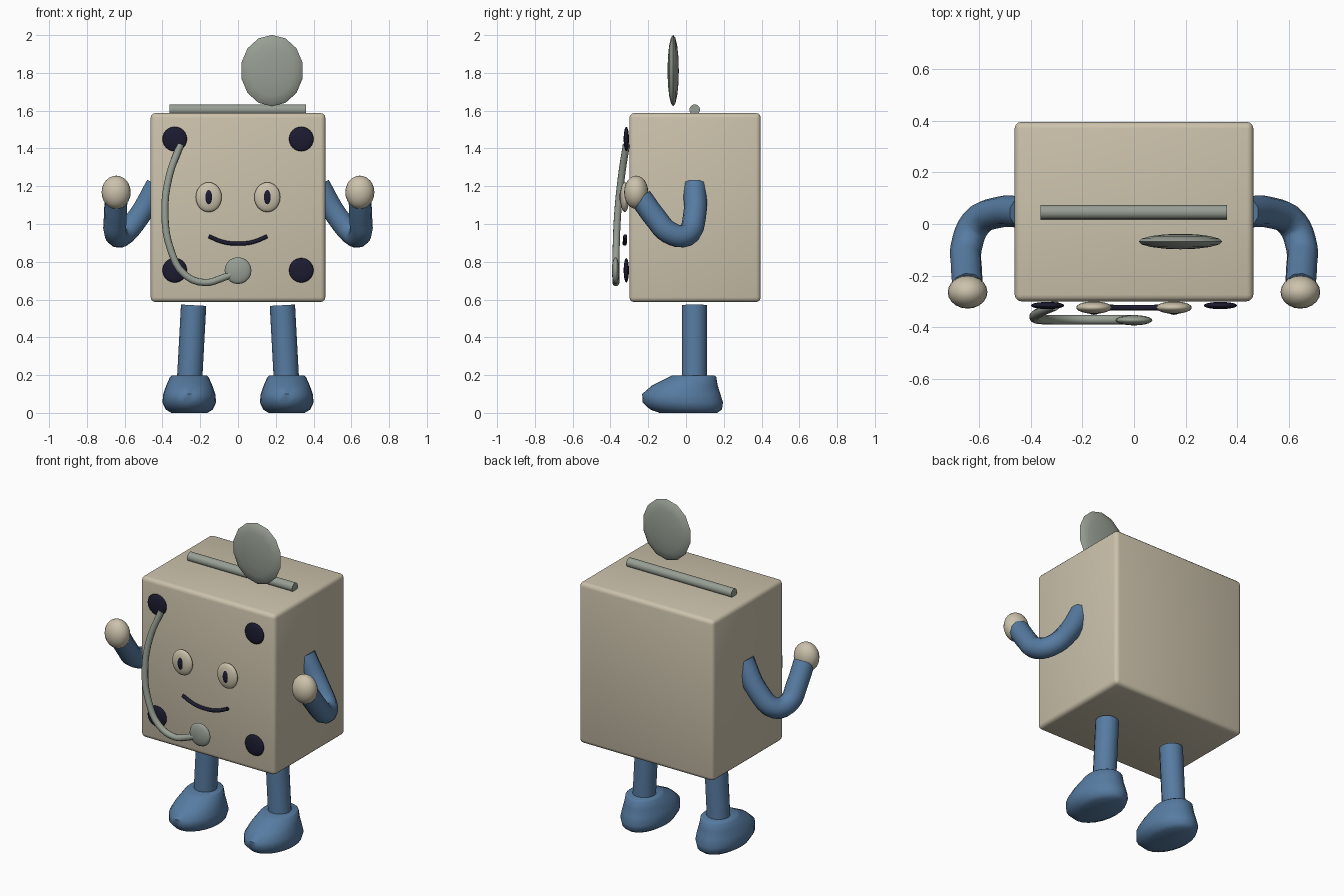
import bpy, bmesh, math
from mathutils import Matrix, Vector

if "Cube" in bpy.data.objects:
    bpy.data.objects.remove(bpy.data.objects["Cube"])


def material(name, rgb):
    m = bpy.data.materials.new(name)
    m.diffuse_color = (*rgb, 1)
    m.use_nodes = True
    m.node_tree.nodes["Principled BSDF"].inputs["Base Color"].default_value = m.diffuse_color
    return m


BEIGE = material("warm beige", (0.60, 0.54, 0.41))
BLUE = material("denim blue", (0.095, 0.20, 0.36))
GREY = material("metal grey", (0.31, 0.345, 0.295))
DARK = material("dark navy", (0.012, 0.011, 0.03))


def finish(ob, name, mat, angle=40):
    ob.name = name
    ob.data.materials.clear()
    ob.data.materials.append(mat)
    bpy.ops.object.select_all(action='DESELECT')
    ob.select_set(True)
    bpy.context.view_layer.objects.active = ob
    bpy.ops.object.shade_smooth_by_angle(angle=math.radians(angle))
    return ob


def from_bmesh(bm, name, mat, angle=40):
    bmesh.ops.recalc_face_normals(bm, faces=bm.faces)
    me = bpy.data.meshes.new(name)
    bm.to_mesh(me)
    bm.free()
    ob = bpy.data.objects.new(name, me)
    bpy.context.collection.objects.link(ob)
    return finish(ob, name, mat, angle)


def ellipsoid(name, mat, centre, radii, segs=24, rings=12, face_front=True):
    """Squashed ball; its poles point front and back when face_front is set."""
    bm = bmesh.new()
    bmesh.ops.create_uvsphere(bm, u_segments=segs, v_segments=rings, radius=1)
    turn = Matrix.Rotation(math.pi / 2, 4, 'X') if face_front else Matrix()
    bm.transform(Matrix.Translation(centre) @ Matrix.Diagonal((*radii, 1)) @ turn)
    return from_bmesh(bm, name, mat, 80)


def rod(name, mat, a, b, radius, segs=16):
    """Straight capped cylinder between two points."""
    a, b = Vector(a), Vector(b)
    bm = bmesh.new()
    bmesh.ops.create_cone(bm, cap_ends=True, segments=segs, radius1=radius,
                          radius2=radius, depth=(b - a).length)
    bm.transform(Matrix.Translation((a + b) / 2)
                 @ (b - a).to_track_quat('Z', 'Y').to_matrix().to_4x4())
    return from_bmesh(bm, name, mat)


def tube(name, mat, points, radius, resolution=4):
    """Bent capped tube through the points."""
    cu = bpy.data.curves.new(name, 'CURVE')
    cu.dimensions = '3D'
    cu.bevel_depth, cu.bevel_resolution = radius, 3
    cu.resolution_u, cu.use_fill_caps = resolution, True
    sp = cu.splines.new('BEZIER')
    sp.bezier_points.add(len(points) - 1)
    for bp, p in zip(sp.bezier_points, points):
        bp.co = p
        bp.handle_left_type = bp.handle_right_type = 'AUTO'
    ob = bpy.data.objects.new(name, cu)
    bpy.context.collection.objects.link(ob)
    bpy.ops.object.select_all(action='DESELECT')
    ob.select_set(True)
    bpy.context.view_layer.objects.active = ob
    bpy.ops.object.convert(target='MESH')
    return finish(bpy.context.object, name, mat, 50)


def foot(name, x):
    """Shoe lofted from oval rings: height, toe y, heel y, half width."""
    rings = [(0.0, -0.14, 0.165, 0.095), (0.018, -0.19, 0.19, 0.125),
             (0.055, -0.23, 0.196, 0.142), (0.10, -0.232, 0.182, 0.138),
             (0.145, -0.18, 0.168, 0.122), (0.19, -0.09, 0.16, 0.102),
             (0.198, -0.075, 0.15, 0.092)]
    n = 24
    bm = bmesh.new()
    loops = []
    for z, y0, y1, w in rings:
        loops.append([bm.verts.new((x + w * math.cos(t), (y0 + y1) / 2
                                    + (y1 - y0) / 2 * math.sin(t), z))
                      for t in (2 * math.pi * i / n for i in range(n))])
    for lo, hi in zip(loops, loops[1:]):
        for i in range(n):
            j = (i + 1) % n
            bm.faces.new((lo[i], lo[j], hi[j], hi[i]))
    bm.faces.new(loops[0])
    bm.faces.new(loops[-1])
    return from_bmesh(bm, name, BLUE, 50)


# Box body with softened edges
bm = bmesh.new()
bmesh.ops.create_cube(bm, size=1)
bm.transform(Matrix.Translation((0, 0.048, 1.087)) @ Matrix.Diagonal((0.925, 0.695, 1.0, 1)))
bmesh.ops.bevel(bm, geom=bm.edges[:], offset=0.025, segments=3, profile=0.5, affect='EDGES')
from_bmesh(bm, "body", BEIGE)

# Bar and disc on top
rod("top_bar", GREY, (-0.363, 0.046, 1.605), (0.36, 0.046, 1.605), 0.028)
ellipsoid("top_disc", GREY, (0.18, -0.068, 1.812), (0.166, 0.03, 0.189), 14, 8)

# Paired parts
for s, side in ((-1, "left"), (1, "right")):
    for z, level in ((1.45, "upper"), (0.755, "lower")):
        ellipsoid(f"{level}_{side}_button", DARK, (s * 0.335, -0.316, z), (0.065, 0.014, 0.065))
    ellipsoid(f"{side}_eye", BEIGE, (s * 0.155, -0.324, 1.142), (0.069, 0.024, 0.079))
    ellipsoid(f"{side}_pupil", DARK, (s * 0.155, -0.338, 1.142), (0.024, 0.014, 0.045), 16, 8)
    tube(f"{side}_arm", BLUE,
         [(s * x, y, z) for x, y, z in ((0.43, 0.045, 1.205), (0.525, 0.045, 1.04),
                                        (0.615, 0.0, 0.94), (0.65, -0.09, 0.955),
                                        (0.65, -0.16, 1.03), (0.645, -0.24, 1.14))], 0.061)
    ellipsoid(f"{side}_hand", BEIGE, (s * 0.645, -0.264, 1.168), (0.077, 0.064, 0.088),
              20, 12, False)
    rod(f"{side}_leg", BLUE, (s * 0.256, 0.045, 0.18), (s * 0.235, 0.045, 0.57), 0.067)
    foot(f"{side}_foot", s * 0.258)

# Smiling mouth
tube("mouth", DARK, [(-0.155, -0.322, 0.935), (-0.08, -0.324, 0.905), (0, -0.325, 0.896),
                     (0.08, -0.324, 0.905), (0.155, -0.322, 0.935)], 0.011)

# Hanging cord and its round end piece
tube("cord", GREY, [(-0.305, -0.316, 1.42), (-0.365, -0.342, 1.25), (-0.387, -0.362, 1.05),
                    (-0.355, -0.37, 0.86), (-0.285, -0.371, 0.735), (-0.18, -0.371, 0.69),
                    (-0.08, -0.371, 0.715), (0, -0.372, 0.75)], 0.019)
ellipsoid("cord_end", GREY, (0, -0.373, 0.753), (0.071, 0.02, 0.071), 20, 10)
